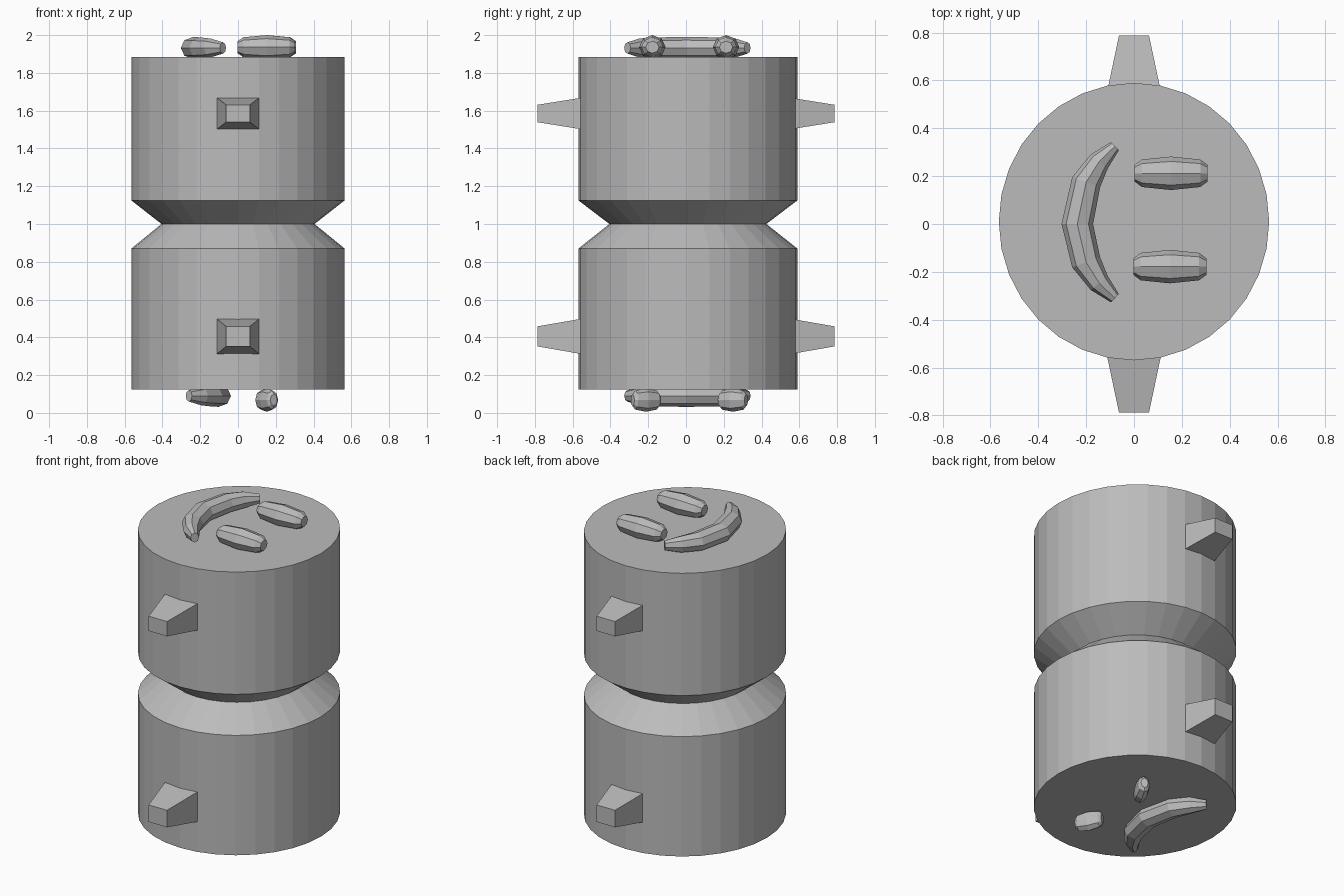
import bpy, bmesh, math
from mathutils import Vector

cube = bpy.data.objects.get("Cube")
if cube:
    bpy.data.objects.remove(cube, do_unlink=True)

grey = bpy.data.materials.new("plain grey")
grey.use_nodes = True
colour = (0.5, 0.5, 0.5, 1)
grey.diffuse_color = colour
grey.node_tree.nodes["Principled BSDF"].inputs["Base Color"].default_value = colour


def loft(name, rings):
    """Skin a list of closed rings and cap both ends."""
    bm = bmesh.new()
    loops = [[bm.verts.new(p) for p in ring] for ring in rings]
    n = len(loops[0])
    for a, b in zip(loops, loops[1:]):
        for i in range(n):
            j = (i + 1) % n
            bm.faces.new((a[i], a[j], b[j], b[i]))
    bm.faces.new(loops[0])
    bm.faces.new(loops[-1])
    bmesh.ops.recalc_face_normals(bm, faces=bm.faces)
    mesh = bpy.data.meshes.new(name)
    bm.to_mesh(mesh)
    bm.free()
    mesh.materials.append(grey)
    obj = bpy.data.objects.new(name, mesh)
    bpy.context.collection.objects.link(obj)
    return obj


def bead(name, path, sizes, z, sides=8):
    """Faceted sausage along a flat path; sizes are half width and half height."""
    pts = [Vector((x, y, z)) for x, y in path]
    rings = []
    for i, p in enumerate(pts):
        along = pts[min(i + 1, len(pts) - 1)] - pts[max(i - 1, 0)]
        across = Vector((-along.y, along.x, 0)).normalized()
        w, h = sizes[i]
        angles = [math.tau * k / sides for k in range(sides)]
        rings.append([p + across * w * math.cos(a) + Vector((0, 0, h * math.sin(a)))
                      for a in angles])
    return loft(name, rings)


def eye(name, x, y, z, length, width, height, angle):
    d = Vector((math.cos(angle), math.sin(angle))) * length / 2
    steps = [(-1, .5), (-.8, .82), (0, 1), (.8, .82), (1, .5)]
    path = [(x + d.x * t, y + d.y * t) for t, s in steps]
    bead(name, path, [(width * s, height * s) for t, s in steps], z)


# Body: two drums pinched together at the waist
SIDES = 32
profile = [(.565, .125), (.565, .87), (.405, 1), (.565, 1.125), (.565, 1.885)]
loft("body", [[(r * math.cos(math.tau * k / SIDES),
                .01 + r * 1.026 * math.sin(math.tau * k / SIDES), z)
               for k in range(SIDES)] for r, z in profile])

# Tapered pegs, front and back on each drum
for level, z, base, tip in (("upper", 1.585, .084, .046), ("lower", .405, .094, .053)):
    for side, s in (("front", -1), ("back", 1)):
        rings = [[(w * a, s * y, z + h * b) for a, b in ((-1, -1), (1, -1), (1, 1), (-1, 1))]
                 for y, w, h in ((.55, .113, base), (.787, .063, tip))]
        loft(f"{level}_{side}_peg", rings)

# Happy face on the top
eye("top_left_eye", .155, .212, 1.936, .305, .07, .064, 0)
eye("top_right_eye", .15, -.178, 1.936, .305, .07, .064, 0)
half = [(-.08, .325), (-.145, .262), (-.2, .175)]
taper = [(.024, .03), (.046, .05), (.062, .056)]
mouth = half + [(-.237, 0)] + [(x, .015 - y) for x, y in reversed(half)]
sizes = taper + [(.066, .058)] + taper[::-1]
bead("top_mouth", mouth, sizes, 1.932)

# Sad face on the bottom
eye("bottom_left_eye", .152, .248, .068, .16, .042, .062, math.radians(62))
eye("bottom_right_eye", .152, -.212, .068, .16, .042, .062, math.radians(-62))
frown = [(-.34 - x, y) for x, y in mouth]
bead("bottom_mouth", frown, sizes, .09)
